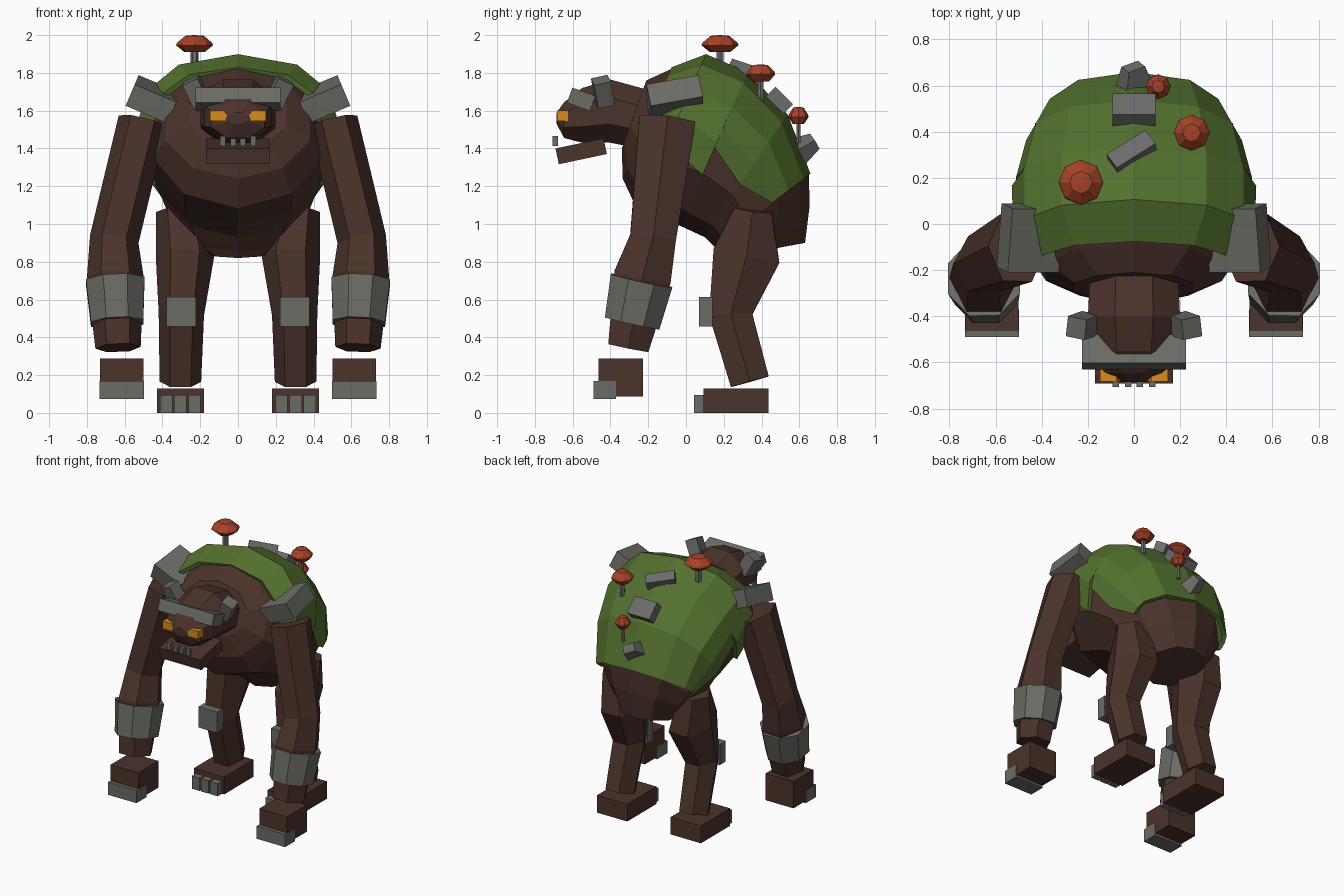
import bpy
import bmesh
from math import sin, cos, pi, radians
from mathutils import Vector, Euler, Matrix

if "Cube" in bpy.data.objects:
    bpy.data.objects.remove(bpy.data.objects["Cube"], do_unlink=True)


def material(name, rgb):
    m = bpy.data.materials.new(name)
    m.use_nodes = True
    m.diffuse_color = (*rgb, 1)
    m.node_tree.nodes["Principled BSDF"].inputs["Base Color"].default_value = (*rgb, 1)
    return m


HIDE = material("brown_hide", (0.071, 0.033, 0.024))
MOSS = material("green_moss", (0.088, 0.165, 0.027))
STONE = material("grey_stone", (0.144, 0.150, 0.128))
ROCK = material("neutral_rock", (0.150, 0.150, 0.148))
CAP = material("red_cap", (0.376, 0.055, 0.021))
EYE = material("amber_eye", (0.680, 0.262, 0.014))


def finish(name, bm, mat):
    bmesh.ops.recalc_face_normals(bm, faces=bm.faces)
    mesh = bpy.data.meshes.new(name)
    bm.to_mesh(mesh)
    bm.free()
    mesh.materials.append(mat)
    ob = bpy.data.objects.new(name, mesh)
    bpy.context.scene.collection.objects.link(ob)
    return ob


def box(name, center, size, mat, rot=(0, 0, 0), taper=1):
    """Box with rotation in degrees; taper narrows its top."""
    bm = bmesh.new()
    bmesh.ops.create_cube(bm, size=1)
    for v in bm.verts:
        if v.co.z > 0:
            v.co.xy *= taper
    turn = Euler([radians(a) for a in rot]).to_matrix().to_4x4()
    bm.transform(Matrix.Translation(center) @ turn @ Matrix.Diagonal((*size, 1)))
    return finish(name, bm, mat)


def loft(name, rings, mat):
    """Closed skin through rings of equal point count, capped at both ends."""
    bm = bmesh.new()
    rows = [[bm.verts.new(p) for p in ring] for ring in rings]
    n = len(rows[0])
    for a, b in zip(rows, rows[1:]):
        for i in range(n):
            bm.faces.new((a[i], a[(i + 1) % n], b[(i + 1) % n], b[i]))
    bm.faces.new(rows[0])
    bm.faces.new(rows[-1])
    return finish(name, bm, mat)


def tube(name, path, mat, sides=6, phase=0.0):
    """Limb through (center, x radius, depth radius) stations."""
    pts = [Vector(p[0]) for p in path]
    rings = []
    for i, (_, rx, rd) in enumerate(path):
        t = (pts[min(i + 1, len(pts) - 1)] - pts[max(i - 1, 0)]).normalized()
        u = (Vector((1, 0, 0)) - t * t.x).normalized()
        w = t.cross(u)
        angles = [phase + 2 * pi * k / sides for k in range(sides)]
        rings.append([pts[i] + u * rx * cos(a) + w * rd * sin(a) for a in angles])
    return loft(name, rings, mat)


# Torso: each station is top (y, z), belly (y, z) and half width
TORSO = [((-0.21, 1.76), (-0.34, 1.40), 0.27),
         ((-0.08, 1.82), (-0.335, 1.24), 0.40),
         ((0.10, 1.885), (-0.26, 1.08), 0.48),
         ((0.32, 1.79), (-0.03, 0.99), 0.48),
         ((0.53, 1.57), (0.10, 0.93), 0.43),
         ((0.65, 1.26), (0.15, 0.88), 0.37),
         ((0.655, 1.10), (0.18, 0.85), 0.30),
         ((0.63, 0.90), (0.20, 0.82), 0.20)]


def torso_point(k, degrees, grow=1.0):
    top, belly, w = TORSO[k]
    top, belly = Vector((0, *top)), Vector((0, *belly))
    a = radians(degrees)
    half = (top - belly) / 2
    return (top + belly) / 2 + (half * cos(a) + Vector((w * sin(a), 0, 0))) * grow


loft("torso", [[torso_point(k, 36 * j) for j in range(10)] for k in range(len(TORSO))], HIDE)


# Moss blanket with a ragged lower edge: start and end angle for each strip
def moss_line(k, side, end):
    steps = [(0, 1.035), (36, 1.11), (60, 1.14), ((60 + end) / 2, 1.11), (end, 1.06)]
    return [torso_point(k, side * d, g) for d, g in steps]


bm = bmesh.new()
for k, (a, b) in enumerate([(75, 97), (97, 108), (88, 97), (97, 78)], start=1):
    for s in (-1, 1):
        front, back = moss_line(k, s, a), moss_line(k + 1, s, b)
        for i in range(len(front) - 1):
            quad = [bm.verts.new(p) for p in (front[i], front[i + 1], back[i + 1], back[i])]
            bm.faces.new(quad)
bmesh.ops.remove_doubles(bm, verts=bm.verts, dist=0.001)
moss = finish("moss_blanket", bm, MOSS)
solid = moss.modifiers.new("thickness", "SOLIDIFY")
solid.thickness = 0.03
solid.offset = -1

# Head: stations along y with half width, bottom and top
HEAD = [(-0.20, 0.19, 1.39, 1.71), (-0.40, 0.20, 1.43, 1.765),
        (-0.55, 0.18, 1.43, 1.72), (-0.645, 0.14, 1.455, 1.645), (-0.685, 0.05, 1.53, 1.59)]
rings = []
for y, w, lo, hi in HEAD:
    angles = [pi / 8 + k * pi / 4 for k in range(8)]
    rings.append([(1.08 * w * cos(a), y, (lo + hi) / 2 + 0.54 * (hi - lo) * sin(a)) for a in angles])
loft("head", rings, HIDE)
box("jaw", (0, -0.555, 1.385), (0.34, 0.26, 0.085), HIDE, (12, 0, 0))
box("brow", (0, -0.555, 1.66), (0.45, 0.13, 0.085), STONE, (-20, 0, 0))
for i, x in enumerate((-0.08, -0.025, 0.025, 0.08)):
    tall = 0.055 if i in (0, 3) else 0.04
    box(f"tooth_{i + 1}", (x, -0.692, 1.412 + tall / 2), (0.028, 0.03, tall), STONE)

# Paired parts
for s, side in ((1, "left"), (-1, "right")):
    box(f"{side}_horn", (s * 0.22, -0.44, 1.70), (0.09, 0.09, 0.14), STONE, (14, s * 24, s * 12))

    # Eye wedge with a slanted inner top corner
    outline = [(0.07, 1.545), (0.148, 1.545), (0.148, 1.602), (0.075, 1.602), (0.058, 1.575)]
    loft(f"{side}_eye", [[(s * x, y, z) for x, z in outline] for y in (-0.682, -0.62)], EYE)

    # Arm, with ridges breaking through the cuff
    tube(f"{side}_arm", [((s * 0.505, -0.10, 1.545), 0.13, 0.172),
                         ((s * 0.655, -0.175, 0.92), 0.13, 0.14),
                         ((s * 0.65, -0.23, 0.72), 0.15, 0.175),
                         ((s * 0.635, -0.305, 0.345), 0.12, 0.125)], HIDE)
    box(f"{side}_shoulder_plate", (s * 0.45, -0.06, 1.66), (0.24, 0.28, 0.125), STONE,
        (11, s * -23, 0))
    tube(f"{side}_wrist_cuff", [((s * 0.65, -0.235, 0.70), 0.168, 0.18),
                                ((s * 0.64, -0.285, 0.475), 0.15, 0.16)],
         STONE, 8, pi / 8)
    box(f"{side}_hand", (s * 0.615, -0.345, 0.188), (0.23, 0.235, 0.2), HIDE)
    box(f"{side}_knuckles", (s * 0.615, -0.43, 0.12), (0.235, 0.12, 0.095), STONE)

    # Leg
    tube(f"{side}_leg", [((s * 0.315, 0.355, 1.08), 0.12, 0.115),
                         ((s * 0.28, 0.32, 0.83), 0.155, 0.205),
                         ((s * 0.30, 0.237, 0.52), 0.12, 0.132),
                         ((s * 0.305, 0.338, 0.165), 0.11, 0.12)], HIDE)
    box(f"{side}_knee_plate", (s * 0.30, 0.105, 0.535), (0.155, 0.07, 0.155), STONE)
    box(f"{side}_foot", (s * 0.305, 0.265, 0.065), (0.25, 0.345, 0.13), HIDE)
    for i in (-1, 0, 1):
        box(f"{side}_toe_{i + 2}", (s * 0.305 + i * 0.075, 0.075, 0.048), (0.065, 0.065, 0.095), STONE)

# Mushrooms: x, y, cap top, cap radius, cap height
for i, (x, y, top, r, h) in enumerate([(-0.23, 0.18, 2.0, 0.098, 0.09),
                                       (0.25, 0.395, 1.845, 0.078, 0.09),
                                       (0.105, 0.595, 1.62, 0.054, 0.09)], start=1):
    profile = [(0.55, 1), (1, 0.6), (0.95, 0.45), (0.5, 0.04), (0.04, 0)]
    loft(f"mushroom_cap_{i}", [[(x + r * f * cos(k * pi / 4), y + r * f * sin(k * pi / 4), top - h * d)
                               for k in range(8)] for f, d in profile], CAP)
    tube(f"mushroom_stem_{i}", [((x, y, top - h * 0.6), r * 0.2, r * 0.2),
                                ((x, y, top - h - 0.10), r * 0.24, r * 0.24)], ROCK)

# Rocks lodged in the moss
box("upper_rock", (-0.01, 0.31, 1.81), (0.20, 0.08, 0.07), ROCK, (-25, 10, 32))
box("middle_rock", (0, 0.495, 1.655), (0.185, 0.13, 0.07), ROCK, (-45, 0, 0))
box("lower_rock", (0.0, 0.635, 1.41), (0.14, 0.10, 0.11), ROCK, (-55, 25, 20), 0.6)
